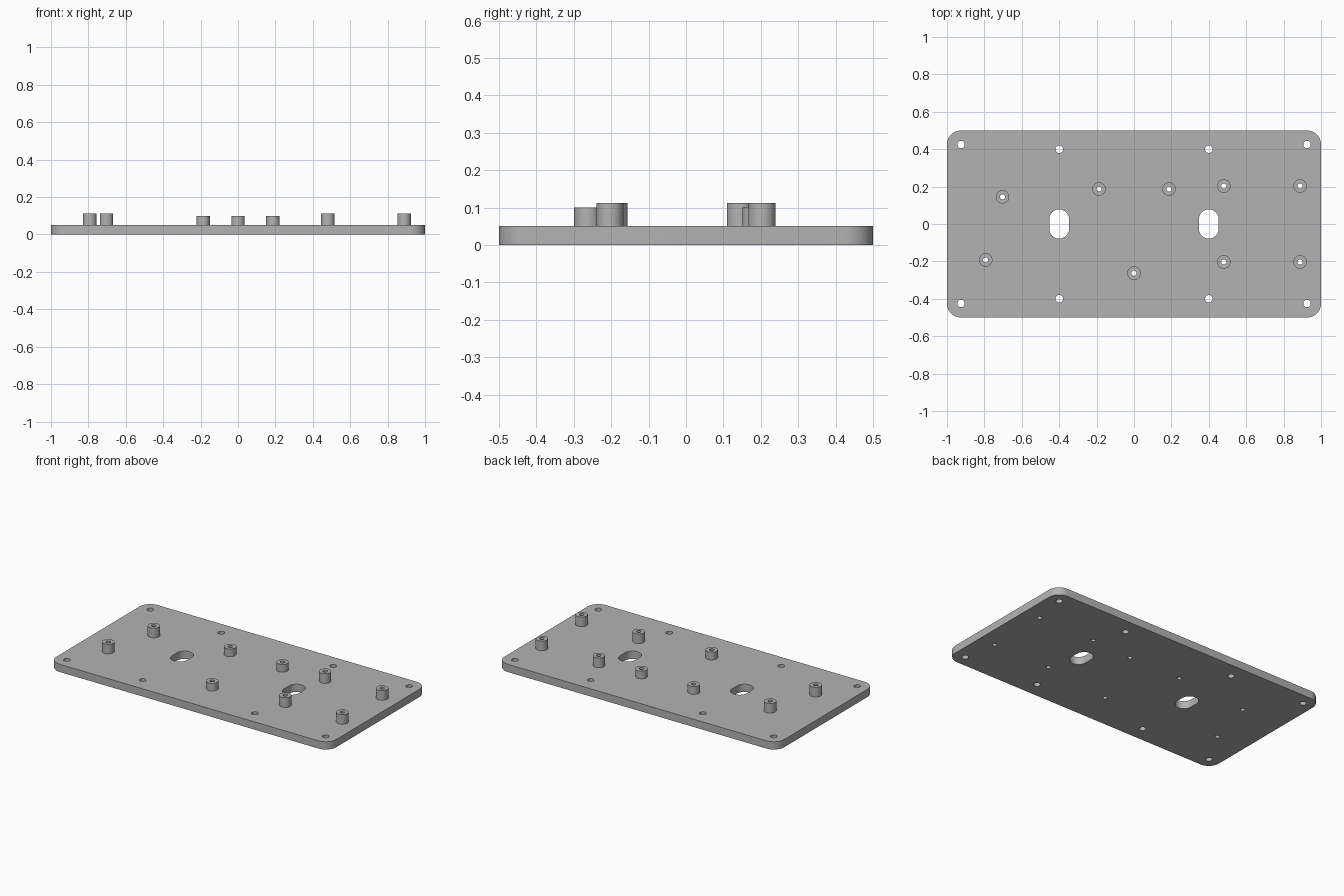
import bpy, bmesh
from math import pi, sin, cos, radians

if "Cube" in bpy.data.objects:
    bpy.data.objects.remove(bpy.data.objects["Cube"])

grey = bpy.data.materials.new("light grey")
grey.use_nodes = True
grey.diffuse_color = (0.45, 0.45, 0.45, 1)
grey.node_tree.nodes["Principled BSDF"].inputs["Base Color"].default_value = grey.diffuse_color


def rounded(x, y, hx, hy, r, n=12):
    """Outline of a rounded box; a circle when hx = hy = r."""
    pts = []
    for i, (sx, sy) in enumerate([(1, 1), (-1, 1), (-1, -1), (1, -1)]):
        for k in range(n + 1):
            a = (i + k / n) * pi / 2
            p = (x + sx * (hx - r) + r * cos(a), y + sy * (hy - r) + r * sin(a))
            if not pts or abs(p[0] - pts[-1][0]) + abs(p[1] - pts[-1][1]) > 1e-5:
                pts.append(p)
    if abs(pts[0][0] - pts[-1][0]) + abs(pts[0][1] - pts[-1][1]) < 1e-5:
        pts.pop()
    return pts


def circle(x, y, r):
    return rounded(x, y, r, r, r, 8)


def slab(name, outlines, z0, z1):
    """Extrude the first outline from z0 to z1, with the others as holes."""
    curve = bpy.data.curves.new(name, "CURVE")
    curve.dimensions = "2D"
    curve.fill_mode = "BOTH"
    curve.extrude = (z1 - z0) / 2
    for pts in outlines:
        spline = curve.splines.new("POLY")
        spline.points.add(len(pts) - 1)
        for point, (x, y) in zip(spline.points, pts):
            point.co = (x, y, 0, 1)
        spline.use_cyclic_u = True
    obj = bpy.data.objects.new(name, curve)
    bpy.context.collection.objects.link(obj)
    bpy.ops.object.select_all(action="DESELECT")
    obj.select_set(True)
    bpy.context.view_layer.objects.active = obj
    bpy.ops.object.convert(target="MESH")
    obj = bpy.context.object
    # Weld caps to walls and lift into place
    bm = bmesh.new()
    bm.from_mesh(obj.data)
    bmesh.ops.remove_doubles(bm, verts=bm.verts, dist=1e-5)
    bmesh.ops.recalc_face_normals(bm, faces=bm.faces)
    bmesh.ops.translate(bm, verts=bm.verts, vec=(0, 0, (z0 + z1) / 2))
    bm.to_mesh(obj.data)
    bm.free()
    obj.data.materials.clear()
    obj.data.materials.append(grey)
    bpy.ops.object.shade_smooth_by_angle(angle=radians(30))
    return obj


THICK, TALL, SHORT = 0.05, 0.1125, 0.1
POST, BORE, SCREW = 0.036, 0.014, 0.02

# Standoff positions and top heights
posts = [(x, y, TALL) for x in (0.48, 0.888) for y in (-0.203, 0.203)]
posts += [(-0.703, 0.145, TALL), (-0.793, -0.192, TALL)]
posts += [(-0.187, 0.187, SHORT), (0.187, 0.187, SHORT), (0, -0.263, SHORT)]

# Base plate with screw holes, cable slots and standoff bores
outlines = [rounded(0, 0, 1, 0.5, 0.075)]
for sx in (-1, 1):
    outlines.append(rounded(sx * 0.4, 0, 0.053, 0.078, 0.053))
    for sy in (-1, 1):
        outlines.append(circle(sx * 0.925, sy * 0.425, SCREW))
        outlines.append(circle(sx * 0.4, sy * 0.4, SCREW))
outlines += [circle(x, y, BORE) for x, y, top in posts]
slab("base_plate", outlines, 0, THICK)

# Hollow standoffs
for i, (x, y, top) in enumerate(posts, 1):
    slab(f"standoff_{i}", [circle(x, y, POST), circle(x, y, BORE)], THICK, top)
